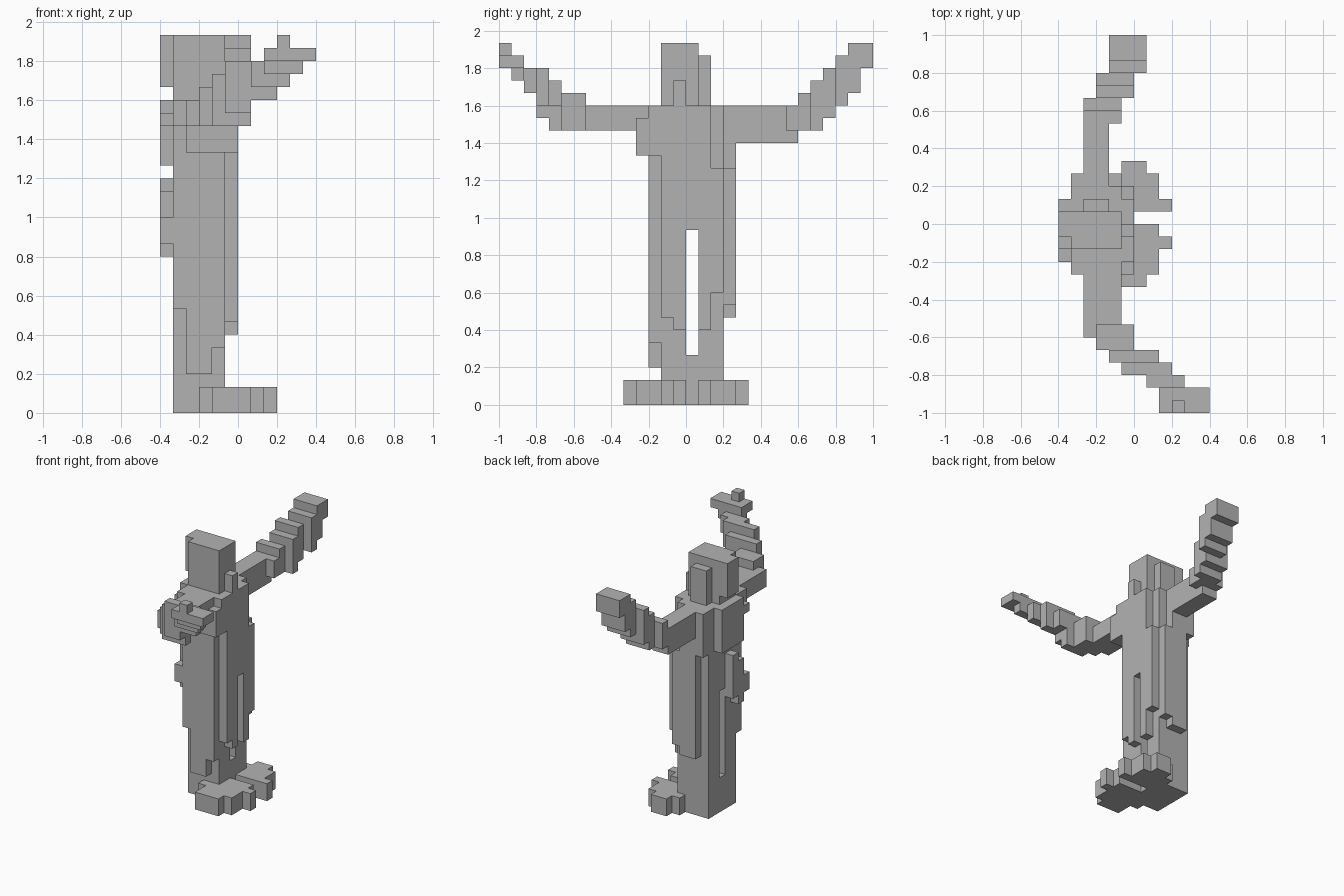
import bpy
import bmesh
from mathutils import Vector

default = bpy.data.objects.get("Cube")
if default:
    bpy.data.objects.remove(default, do_unlink=True)

UNIT = 1 / 15  # edge length of one block

# The single stone colour
stone = bpy.data.materials.new("grey stone")
stone.use_nodes = True
colour = (0.45, 0.45, 0.45, 1)
stone.diffuse_color = colour
stone.node_tree.nodes["Principled BSDF"].inputs["Base Color"].default_value = colour


def box(x, y, z):
    """All block cells within a cuboid given in block units."""
    return {(i, j, k) for i in range(*x) for j in range(*y) for k in range(*z)}


def build(name, cells):
    """Make one object from the exposed faces of a set of cells."""
    bm = bmesh.new()
    corners = {}

    def corner(point):
        key = tuple(round(c) for c in point)
        if key not in corners:
            corners[key] = bm.verts.new(Vector(key) * UNIT)
        return corners[key]

    for cell in sorted(cells):
        base = Vector(cell)
        for axis in range(3):
            across, up = Vector(), Vector()
            across[(axis + 1) % 3] = 1
            up[(axis + 2) % 3] = 1
            for side in (0, 1):
                step = Vector()
                step[axis] = 1
                other = base + (step if side else -step)
                if tuple(round(c) for c in other) in cells:
                    continue
                start = base + step * side
                loop = [start, start + across, start + across + up, start + up]
                if not side:
                    loop.reverse()
                bm.faces.new([corner(p) for p in loop])
    bmesh.ops.dissolve_limit(bm, angle_limit=0.01, verts=bm.verts[:], edges=bm.edges[:])
    mesh = bpy.data.meshes.new(name)
    bm.to_mesh(mesh)
    bm.free()
    mesh.materials.append(stone)
    bpy.context.collection.objects.link(bpy.data.objects.new(name, mesh))


# Robe: core, side layers and front folds, with a narrow slot between the legs
robe = box(x=(-5, -1), y=(-2, 3), z=(0, 24))
robe |= box(x=(-4, -2), y=(-3, -2), z=(3, 24))
robe |= box(x=(-2, -1), y=(-3, -2), z=(5, 24))
robe |= box(x=(-5, -4), y=(-3, -2), z=(8, 24))
robe |= box(x=(-4, -2), y=(3, 4), z=(7, 24))
robe |= box(x=(-2, -1), y=(3, 4), z=(8, 19))
for fold, (low, high) in zip(range(-2, 3), ((7, 24), (6, 24), (6, 24), (6, 24), (9, 19))):
    robe |= box(x=(-1, 0), y=(fold, fold + 1), z=(low, high))
robe -= box(x=(-5, 0), y=(0, 1), z=(4, 14))
build("robe", robe)

# Shoulders
shoulders = box(x=(-5, -2), y=(3, 4), z=(19, 24))
shoulders |= box(x=(-4, 0), y=(-4, -3), z=(20, 23))
shoulders |= box(x=(-5, -1), y=(-4, -3), z=(22, 24))
shoulders |= box(x=(-1, 0), y=(-3, -2), z=(20, 24))
build("shoulders", shoulders)

# Cloth folds hanging down the back
back = box(x=(-6, -5), y=(-2, 2), z=(19, 24))
back |= box(x=(-6, -5), y=(-3, -2), z=(22, 23))
back |= box(x=(-6, -5), y=(-1, 0), z=(13, 18))
back |= box(x=(-6, -5), y=(-2, -1), z=(12, 17))
back |= box(x=(-6, -5), y=(-3, -2), z=(13, 15))
build("back_folds", back)

# Head with hair and beard
head = box(x=(-5, -1), y=(-2, 1), z=(24, 29))
head |= box(x=(-4, -2), y=(1, 2), z=(24, 28))
head |= box(x=(-6, -5), y=(-1, 1), z=(25, 29))
head |= box(x=(-1, 0), y=(-1, 0), z=(24, 26))
build("head", head)

# Feet
foot = box(x=(-1, 3), y=(-2, -1), z=(0, 2))
foot |= box(x=(-3, 2), y=(-3, 0), z=(0, 2))
foot |= box(x=(-2, 2), y=(-4, -3), z=(0, 2))
foot |= box(x=(-2, 1), y=(-5, -4), z=(0, 2))
build("near_foot", foot)
foot = box(x=(-1, 3), y=(1, 2), z=(0, 2))
foot |= box(x=(-1, 2), y=(2, 4), z=(0, 2))
foot |= box(x=(-2, 2), y=(3, 4), z=(0, 2))
foot |= box(x=(-1, 1), y=(4, 5), z=(0, 2))
build("far_foot", foot)

# Arm reaching forward and up on the -y side
arm = box(x=(-4, -1), y=(-9, -4), z=(22, 24))
arm |= box(x=(-3, 0), y=(-10, -8), z=(22, 25))
arm |= box(x=(-2, 1), y=(-11, -10), z=(22, 26))
arm |= box(x=(0, 2), y=(-11, -10), z=(24, 26))
arm |= box(x=(-1, 1), y=(-12, -11), z=(23, 27))
arm |= box(x=(1, 3), y=(-12, -11), z=(24, 27))
arm |= box(x=(1, 4), y=(-13, -12), z=(25, 27))
arm |= box(x=(2, 5), y=(-14, -13), z=(26, 28))
arm |= box(x=(2, 6), y=(-15, -13), z=(27, 28))
arm |= box(x=(3, 4), y=(-15, -14), z=(28, 29))
build("near_arm", arm)

# Arm reaching out and up on the +y side
arm = box(x=(-4, -2), y=(4, 9), z=(21, 24))
arm |= box(x=(-4, -1), y=(8, 10), z=(22, 24))
arm |= box(x=(-4, -1), y=(9, 10), z=(22, 25))
arm |= box(x=(-3, 0), y=(10, 11), z=(22, 26))
arm |= box(x=(-3, 0), y=(11, 12), z=(23, 27))
arm |= box(x=(-2, 1), y=(12, 13), z=(24, 28))
arm |= box(x=(-2, 1), y=(13, 14), z=(25, 29))
arm |= box(x=(-2, 1), y=(14, 15), z=(27, 29))
build("far_arm", arm)
